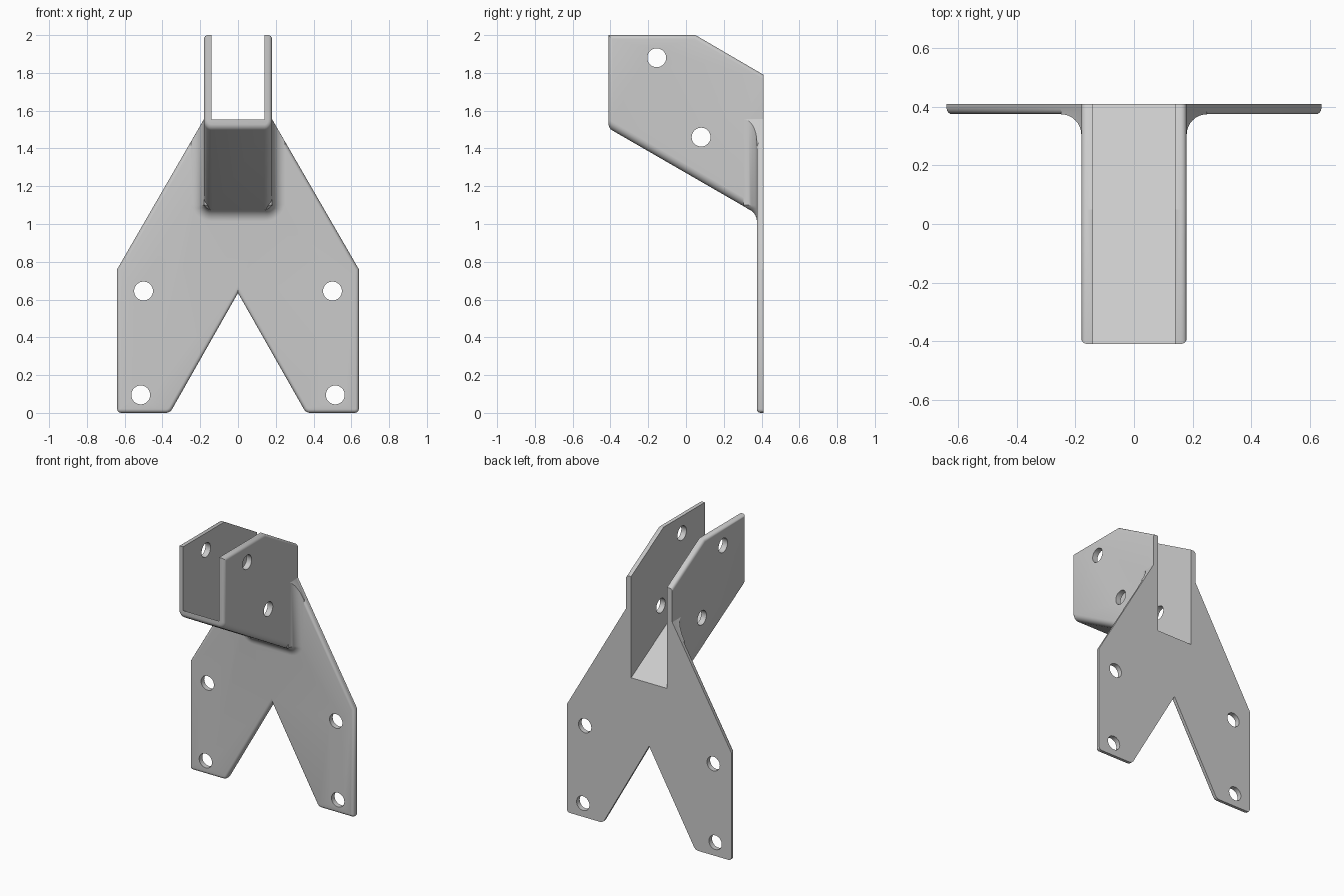
import bpy, bmesh
from math import cos, sin, pi, sqrt, radians
from mathutils import Vector, Matrix

cube = bpy.data.objects.get("Cube")
if cube:
    bpy.data.objects.remove(cube, do_unlink=True)

grey = bpy.data.materials.new("steel grey")
grey.use_nodes = True
colour = (0.6, 0.6, 0.6, 1)
grey.diffuse_color = colour
grey.node_tree.nodes["Principled BSDF"].inputs["Base Color"].default_value = colour

BACK, FRONT, PLATE_Y = 0.41, -0.41, 0.375
OUTER, INNER = 0.18, 0.14
SLOPE = 1 / sqrt(3)
ROUND, CORNER, FILLET = 0.02, 0.04, 0.07


def floor_z(y):
    """Height of the channel floor at depth y."""
    return 1.552 - SLOPE * (y - FRONT)


def under_z(y):
    """Height of the channel underside at depth y."""
    return floor_z(y) - 0.045


def prism(points, offset):
    """Extrude a closed polygon along an offset."""
    bm = bmesh.new()
    face = bm.faces.new([bm.verts.new(p) for p in points])
    ext = bmesh.ops.extrude_face_region(bm, geom=[face])
    moved = [v for v in ext["geom"] if isinstance(v, bmesh.types.BMVert)]
    bmesh.ops.translate(bm, verts=moved, vec=offset)
    bmesh.ops.recalc_face_normals(bm, faces=bm.faces)
    return bm


def round_edges(bm, width, segments, rule):
    edges = [e for e in bm.edges if rule(e.verts[0].co, e.verts[1].co)]
    bmesh.ops.bevel(bm, geom=edges, offset=width, segments=segments,
                    profile=0.5, affect='EDGES', clamp_overlap=True)


def finish(bm, name):
    bmesh.ops.recalc_face_normals(bm, faces=bm.faces)
    mesh = bpy.data.meshes.new(name)
    bm.to_mesh(mesh)
    bm.free()
    mesh.materials.append(grey)
    ob = bpy.data.objects.new(name, mesh)
    bpy.context.collection.objects.link(ob)
    return ob


def combine(target, tool, operation):
    mod = target.modifiers.new(operation.lower(), 'BOOLEAN')
    mod.operation, mod.object, mod.solver = operation, tool, 'EXACT'
    bpy.context.view_layer.objects.active = target
    bpy.ops.object.modifier_apply(modifier=mod.name)
    bpy.data.objects.remove(tool, do_unlink=True)


def near(a, b):
    return abs(a - b) < 1e-4


# Forked back plate, front edges rounded
half = [(0.36, 0), (0.64, 0), (0.64, 0.76), (0.16, 1.59)]
outline = [(0, 0.635)] + half + [(-x, z) for x, z in reversed(half)]
bm = prism([(x, BACK, z) for x, z in outline], (0, PLATE_Y - BACK, 0))
round_edges(bm, ROUND, 3, lambda a, b: near(a.z, 0) and near(b.z, 0) and near(a.x, b.x))
round_edges(bm, ROUND, 4, lambda a, b: near(a.y, PLATE_Y) and near(b.y, PLATE_Y)
            and not (a.z > 1.5 and b.z > 1.5))
bracket = finish(bm, "bracket")

# Solid channel body with rounded underside and outer rims
profile = [(FRONT, 2), (0.05, 2), (BACK, 1.79), (BACK, under_z(BACK)), (FRONT, under_z(FRONT))]
bm = prism([(-OUTER, y, z) for y, z in profile], (2 * OUTER, 0, 0))
round_edges(bm, CORNER, 6, lambda a, b: near(a.x, b.x)
            and near(a.z, under_z(a.y)) and near(b.z, under_z(b.y)))
round_edges(bm, ROUND, 4, lambda a, b:
            (near(a.y, FRONT) and near(b.y, FRONT) and not (near(a.z, 2) and near(b.z, 2)))
            or (near(a.x, b.x) and a.z > 1.78 and b.z > 1.78))
channel = finish(bm, "channel")

# Concave fillet swept around the channel where it meets the plate
stretch = sqrt(1 + SLOPE ** 2)
base = under_z(PLATE_Y) + CORNER * stretch
path = [(OUTER, 1.8, 0)]
for side, start in ((1, 0), (-1, 90)):
    for k in range(7):
        a = radians(start + 15 * k)
        path.append((side * (OUTER - CORNER) + CORNER * cos(a), base - CORNER * stretch * sin(a), a))
path.append((-OUTER, 1.8, pi))

along = Vector((0, -1, SLOPE)).normalized()
bm = bmesh.new()
rings = []
for x, z, a in path:
    p = Vector((x, PLATE_Y, z))
    n = Vector((cos(a) * stretch, 0, -sin(a))).normalized()
    t = Vector((n.z, 0, -n.x))
    w = (along - t * along.dot(t)).normalized()
    angle = w.angle(n)
    centre = p + (w + n).normalized() * (FILLET / sin(angle / 2))
    reach = FILLET / (sin(angle / 2) / cos(angle / 2))
    d0, d1 = (p + w * reach - centre).normalized(), (p + n * reach - centre).normalized()
    ring = [centre + d0.slerp(d1, k / 8) * FILLET for k in range(9)]
    inset = Vector((0, 0.02, 0))
    ring += [ring[-1] + inset, p - n * 0.015 + inset, ring[0] - n * 0.015]
    rings.append([bm.verts.new(v) for v in ring])
for r0, r1 in zip(rings, rings[1:]):
    for i in range(len(r0)):
        j = (i + 1) % len(r0)
        bm.faces.new((r0[i], r0[j], r1[j], r1[i]))
bm.faces.new(rings[0])
bm.faces.new(rings[-1])
bmesh.ops.recalc_face_normals(bm, faces=bm.faces)
# Trim the fillet to the sloping shoulders of the plate
for s in (1, -1):
    cut = bmesh.ops.bisect_plane(bm, geom=bm.verts[:] + bm.edges[:] + bm.faces[:],
                                 plane_co=(s * OUTER, 0, 1.555),
                                 plane_no=(s * sqrt(3), 0, 1), clear_outer=True)
    rim = [e for e in cut["geom_cut"] if isinstance(e, bmesh.types.BMEdge)]
    bmesh.ops.contextual_create(bm, geom=rim)
fillet = finish(bm, "fillet")

combine(bracket, channel, 'UNION')
combine(bracket, fillet, 'UNION')

# Open the channel from top, front and back
void = [(-0.6, floor_z(-0.6)), (0.6, floor_z(0.6)), (0.6, 2.2), (-0.6, 2.2)]
bm = prism([(-INNER, y, z) for y, z in void], (2 * INNER, 0, 0))
combine(bracket, finish(bm, "channel_cutter"), 'DIFFERENCE')


# Bolt holes
def drill(location, axis, depth):
    bm = bmesh.new()
    turn = Matrix.Rotation(pi / 2, 4, axis)
    bmesh.ops.create_cone(bm, cap_ends=True, segments=32, radius1=0.05, radius2=0.05,
                          depth=depth, matrix=Matrix.Translation(location) @ turn)
    combine(bracket, finish(bm, "hole_cutter"), 'DIFFERENCE')


for s in (1, -1):
    drill((s * 0.5, 0.4, 0.645), 'X', 0.2)
    drill((s * 0.515, 0.4, 0.095), 'X', 0.2)
for y, z in ((-0.155, 1.88), (0.08, 1.46)):
    drill((0, y, z), 'Y', 0.6)

bpy.ops.object.select_all(action='DESELECT')
bracket.select_set(True)
bpy.context.view_layer.objects.active = bracket
bpy.ops.object.shade_smooth_by_angle(angle=radians(30))
